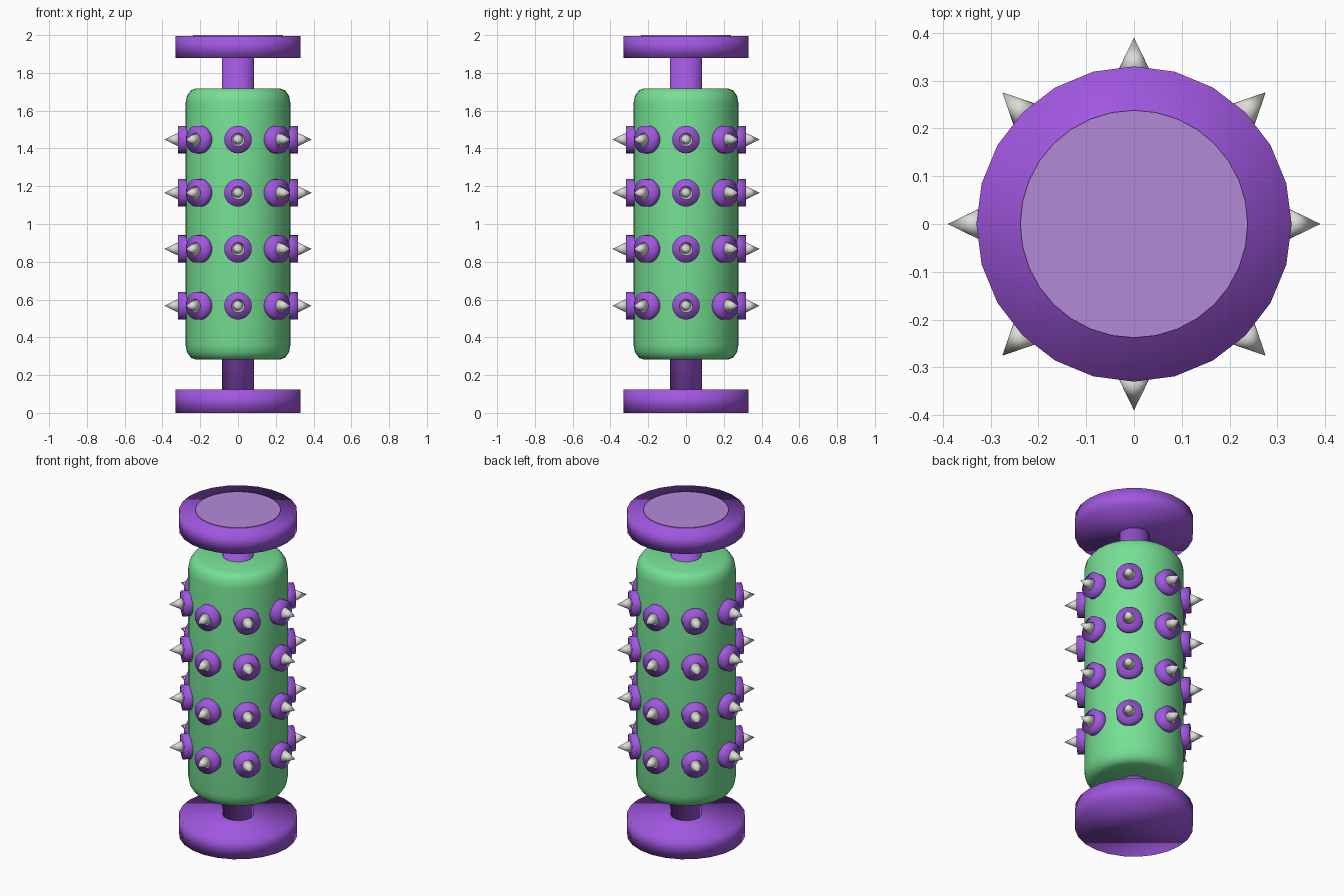
import bpy
import math

cube = bpy.data.objects.get("Cube")
if cube:
    bpy.data.objects.remove(cube, do_unlink=True)


def material(name, srgb):
    linear = [((c + 0.055) / 1.055) ** 2.4 for c in srgb]
    mat = bpy.data.materials.new(name)
    mat.use_nodes = True
    mat.diffuse_color = (*linear, 1)
    bsdf = mat.node_tree.nodes["Principled BSDF"]
    bsdf.inputs["Base Color"].default_value = (*linear, 1)
    return mat


PURPLE = material("purple", (0.63, 0.34, 0.88))
LILAC = material("pale purple", (0.70, 0.54, 0.85))
GREEN = material("green", (0.46, 0.88, 0.58))
STEEL = material("light grey", (0.87, 0.87, 0.85))


def tapered(name, mat, r1, r2, depth, location, rotation=(0, 0, 0), sides=24):
    """Smooth cylinder or cone, centred on its location."""
    bpy.ops.mesh.primitive_cone_add(vertices=sides, radius1=r1, radius2=r2,
                                    depth=depth, location=location,
                                    rotation=rotation)
    obj = bpy.context.object
    obj.name = name
    obj.data.materials.append(mat)
    bpy.ops.object.shade_smooth()
    return obj


# End discs, with a pale plate on the upper one
tapered("lower_disc", PURPLE, 0.33, 0.33, 0.125, (0, 0, 0.0625))
tapered("upper_disc", PURPLE, 0.33, 0.33, 0.116, (0, 0, 1.938))
plate = tapered("top_plate", LILAC, 0.238, 0.238, 0.006, (0, 0, 1.997), sides=32)
for face in plate.data.polygons:
    face.use_smooth = False

# Central rod
tapered("rod", PURPLE, 0.086, 0.086, 1.88, (0, 0, 1))

# Rounded drum; its rounding is stretched along the height
STRETCH = 1.45
drum = tapered("drum", GREEN, 0.278, 0.278, 1.436 / STRETCH, (0, 0, 1), sides=32)
drum.scale.z = STRETCH
bevel = drum.modifiers.new("rounded_rims", 'BEVEL')
bevel.width = 0.055
bevel.segments = 3
bevel.limit_method = 'ANGLE'

# Rows of round studs, each carrying a spike
for row, z in enumerate((0.567, 0.868, 1.165, 1.447), 1):
    for i in range(8):
        angle = i * math.pi / 4
        turn = (0, math.pi / 2, angle)

        def out(r):
            return (r * math.cos(angle), r * math.sin(angle), z)

        tapered(f"stud_{row}_{i + 1}", PURPLE, 0.073, 0.073, 0.077, out(0.2785), turn)
        tapered(f"spike_{row}_{i + 1}", STEEL, 0.039, 0, 0.08, out(0.35), turn)
